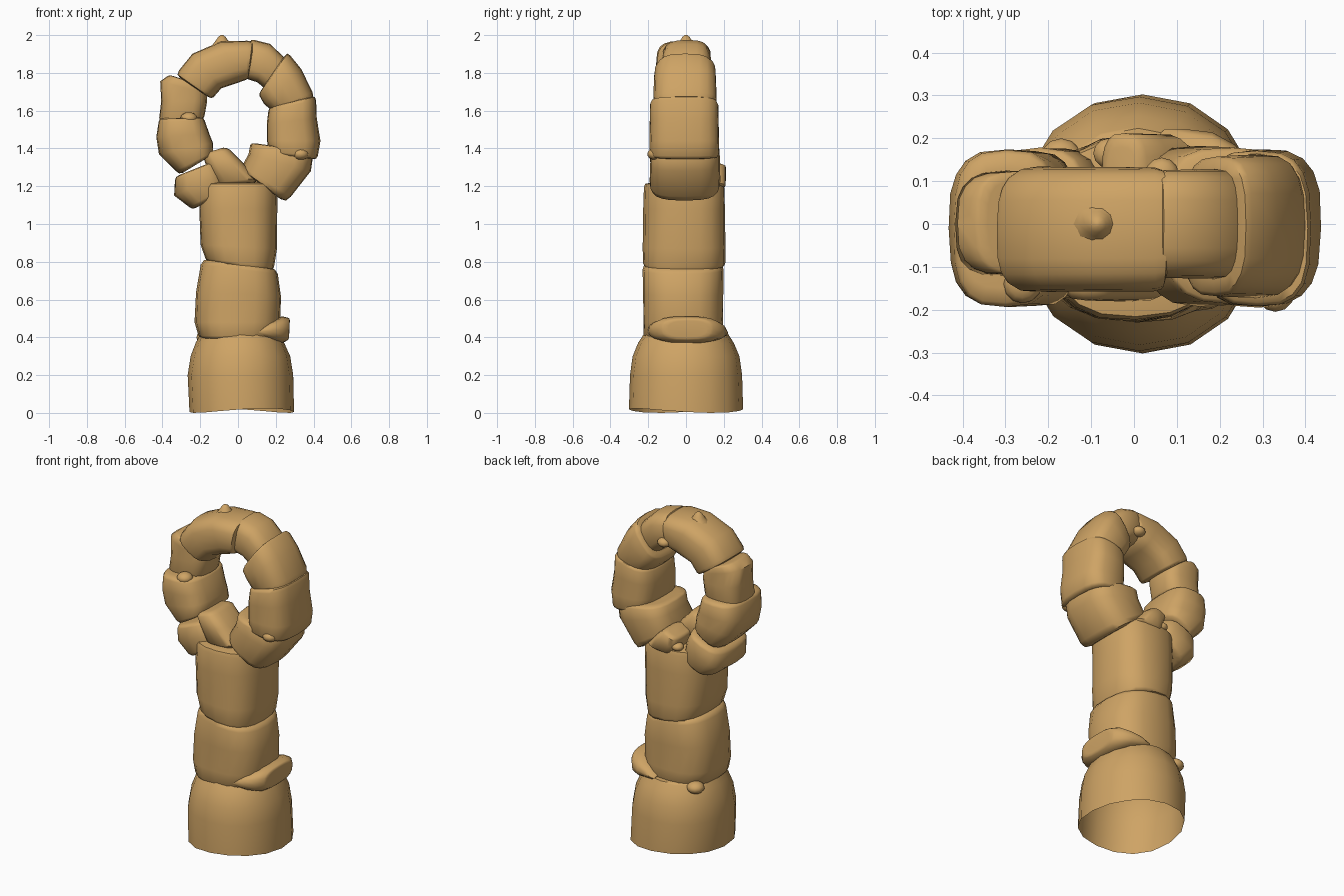
import bpy, bmesh, math, random
from mathutils import Vector

if "Cube" in bpy.data.objects:
    bpy.data.objects.remove(bpy.data.objects["Cube"])

random.seed(4)
sand = bpy.data.materials.new("sandstone")
sand.diffuse_color = (0.62, 0.37, 0.13, 1)
sand.use_nodes = True
sand.node_tree.nodes["Principled BSDF"].inputs["Base Color"].default_value = sand.diffuse_color


def finish(name, bm, angle=55):
    bmesh.ops.recalc_face_normals(bm, faces=bm.faces)
    me = bpy.data.meshes.new(name)
    bm.to_mesh(me)
    bm.free()
    me.materials.append(sand)
    ob = bpy.data.objects.new(name, me)
    bpy.context.collection.objects.link(ob)
    bpy.ops.object.select_all(action='DESELECT')
    ob.select_set(True)
    bpy.context.view_layer.objects.active = ob
    bpy.ops.object.shade_smooth_by_angle(angle=math.radians(angle))
    return ob


def stone(name, sections, y0, y1, power=3.2, sides=20, open_start=False, jitter=0.01, cap=0.8):
    """Loft rounded sections (xa, za, xb, zb[, depth factor]) drawn on the front plane."""
    secs = [(Vector((s[0], 0, s[1])), Vector((s[2], 0, s[3])), s[4] if len(s) > 4 else 1.0, 1.0)
            for s in sections]

    def mix(p, q, t, scale=1.0):
        return (p[0].lerp(q[0], t), p[1].lerp(q[1], t), p[2] + (q[2] - p[2]) * t, scale)
    # rounded ends: a shrunken end ring, a shoulder, then a full ring
    steps = [(0, cap - .12), (.05, cap + .05), (.2, 1.0)]
    head = [secs[0]] if open_start else [mix(secs[0], secs[1], *s) for s in steps]
    tail = [mix(secs[-1], secs[-2], *s) for s in reversed(steps)]
    rings_in = head + secs[1:-1] + tail
    bm = bmesh.new()
    rings = []
    ph = random.uniform(0, 6.28)
    for k, (a, b, d, s) in enumerate(rings_in):
        mid, half = (a + b) / 2, (b - a) / 2
        ring = []
        for i in range(sides):
            t = 2 * math.pi * i / sides
            c, n = math.cos(t), math.sin(t)
            u = math.copysign(abs(c) ** (2 / power), c)
            v = math.copysign(abs(n) ** (2 / power), n)
            w = s * (1 + jitter * 2 * math.sin(2 * t + ph + k * .6) + random.uniform(-jitter, jitter) / 2)
            p = mid + half * u * w
            p.y = (y0 + y1) / 2 + (y1 - y0) / 2 * v * w * d
            if open_start and k == 0:
                p.z += 0.012 * (1 + math.cos(2 * t + 2.2))
            ring.append(bm.verts.new(p))
        rings.append(ring)
    for r, q in zip(rings, rings[1:]):
        for i in range(sides):
            j = (i + 1) % sides
            bm.faces.new((r[i], r[j], q[j], q[i]))
    bm.faces.new(rings[-1])
    if not open_start:
        bm.faces.new(rings[0])
    return finish(name, bm)


# Pillar: open-bottomed foot and two stacked blocks
stone("pillar_foot", [(-.255, 0, .295, 0), (-.265, .2, .29, .2, .98), (-.25, .30, .275, .30, .93),
                      (-.225, .37, .245, .37, .83), (-.20, .42, .22, .42, .72)],
      -.305, .305, 2.15, 16, True, .004, .95)
stone("lower_block", [(-.20, .39, .20, .39), (-.225, .48, .22, .48), (-.22, .64, .225, .62),
                      (-.19, .82, .205, .765)], -.23, .20, 2.6, cap=.9)
stone("upper_block", [(-.17, .80, .19, .75), (-.20, .89, .21, .87), (-.205, 1.08, .21, 1.08),
                      (-.20, 1.22, .21, 1.22)], -.225, .205, 2.6, cap=.92)
stone("side_wedge", [(.05, .43, .07, .40), (.12, .475, .13, .385), (.18, .495, .185, .375, .98),
                     (.235, .51, .235, .37, .85), (.275, .50, .27, .39, .62)], -.205, .22, 2.8, cap=.9)

# Ring stones, clockwise from lower left: sections, y range
ring_stones = [
    [[(-.24, 1.075, -.06, 1.18), (-.34, 1.15, -.07, 1.27), (-.335, 1.25, -.11, 1.34)], -.175, .175],
    [[(-.31, 1.26, -.13, 1.37), (-.42, 1.37, -.13, 1.43), (-.435, 1.46, -.15, 1.48),
      (-.42, 1.56, -.18, 1.565)], -.19, .17],
    [[(-.42, 1.54, -.18, 1.55), (-.405, 1.65, -.165, 1.65), (-.41, 1.755, -.165, 1.69),
      (-.36, 1.79, -.19, 1.73)], -.12, .125],
    [[(-.33, 1.79, -.14, 1.66), (-.24, 1.90, -.09, 1.72), (-.09, 1.965, .0, 1.75),
      (.085, 1.97, .055, 1.77)], -.16, .135],
    [[(.065, 1.98, .04, 1.77), (.17, 1.955, .10, 1.75), (.26, 1.87, .16, 1.70)], -.125, .125],
    [[(.26, 1.91, .11, 1.69), (.335, 1.82, .135, 1.64), (.41, 1.67, .185, 1.59)], -.17, .16],
    [[(.41, 1.68, .165, 1.62), (.415, 1.56, .155, 1.53), (.435, 1.44, .155, 1.44),
      (.42, 1.34, .165, 1.37)], -.195, .175],
    [[(.07, 1.43, .40, 1.385), (.055, 1.37, .385, 1.28), (.01, 1.29, .255, 1.11)], -.19, .18],
]
for n, (secs, y0, y1) in enumerate(ring_stones):
    stone(f"ring_stone_{n + 1}", secs, y0, y1, 3.0, cap=.9)

# Wedges filling the foot of the ring
stone("front_filler", [(-.19, 1.37, -.06, 1.41), (-.16, 1.29, .02, 1.33), (-.12, 1.20, .12, 1.22)],
      -.18, .06, 3)
stone("back_filler", [(-.08, 1.29, .02, 1.33), (-.06, 1.23, .08, 1.28), (-.05, 1.18, .15, 1.20)],
      .02, .21, 3)

# Small pebbles caught in the joints
for n, (x, y, z, r) in enumerate([(-.26, -.14, 1.56, .045), (.33, -.16, 1.37, .045),
                                  (-.17, .15, .40, .05), (-.06, .165, 1.235, .035),
                                  (.065, .115, 1.82, .04)]):
    bm = bmesh.new()
    bmesh.ops.create_uvsphere(bm, u_segments=12, v_segments=8, radius=r)
    for v in bm.verts:
        v.co = Vector((v.co.x + x, v.co.y + y, v.co.z * .7 + z))
    finish(f"pebble_{n + 1}", bm)

# Pointed nub on the crown
bm = bmesh.new()
profile = [(.075, 1.925), (.045, 1.955), (.03, 1.975), (.02, 1.99), (.006, 2.0)]
rings = [[bm.verts.new((-.085 + r * math.cos(i * math.pi / 5), r * math.sin(i * math.pi / 5), z))
          for i in range(10)] for r, z in profile]
for a, b in zip(rings, rings[1:]):
    for i in range(10):
        bm.faces.new((a[i], a[(i + 1) % 10], b[(i + 1) % 10], b[i]))
bm.faces.new(rings[-1])
finish("crown_nub", bm)
